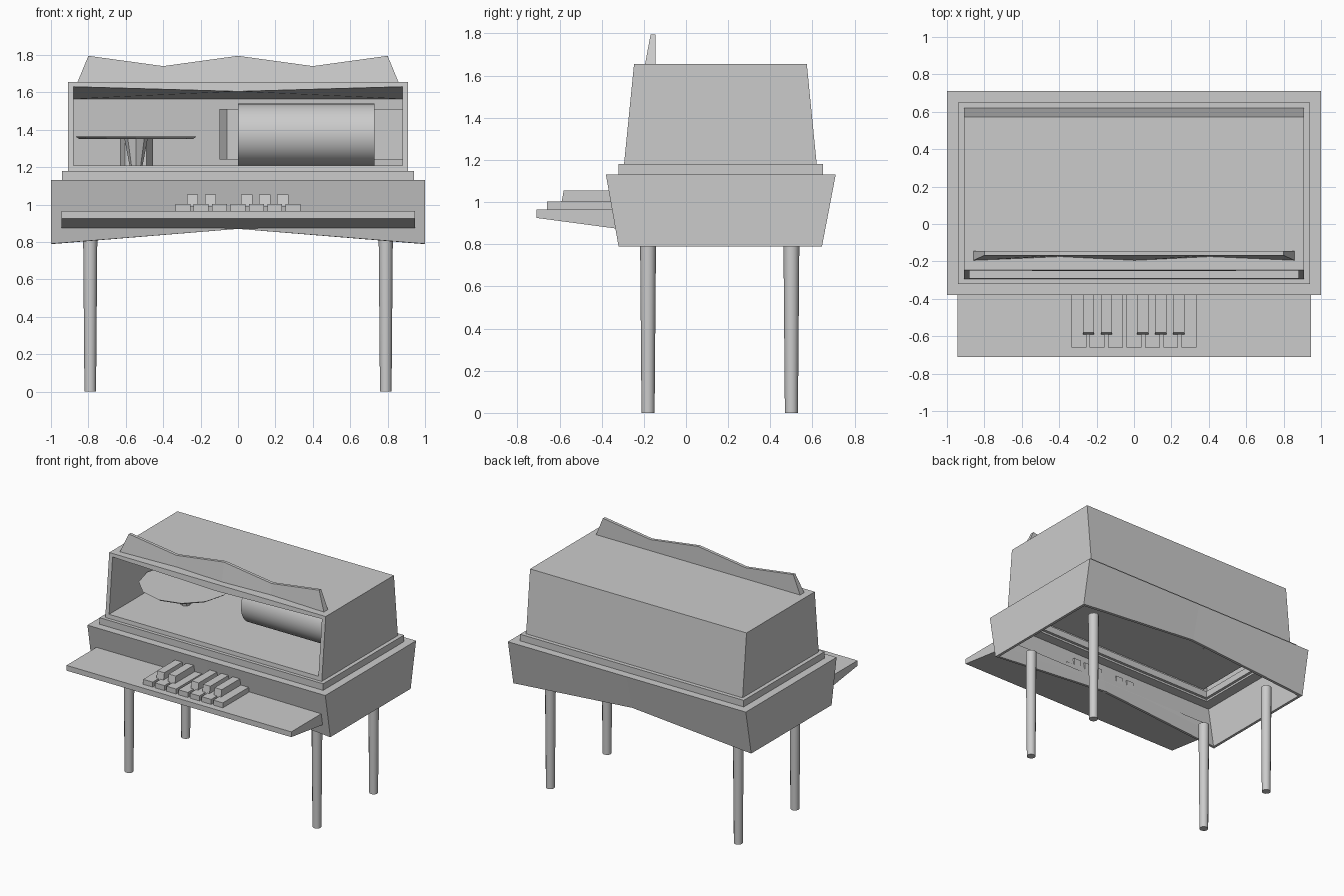
import bpy, bmesh, math
from mathutils import Matrix

if "Cube" in bpy.data.objects:
    bpy.data.objects.remove(bpy.data.objects["Cube"])


def finish(bm, name, smooth=False):
    bmesh.ops.recalc_face_normals(bm, faces=bm.faces[:])
    me = bpy.data.meshes.new(name)
    bm.to_mesh(me)
    bm.free()
    ob = bpy.data.objects.new(name, me)
    bpy.context.collection.objects.link(ob)
    if smooth:
        bpy.context.view_layer.objects.active = ob
        ob.select_set(True)
        bpy.ops.object.shade_smooth_by_angle(angle=math.radians(40))
        ob.select_set(False)
    return ob


def ring_shell(name, loops):
    """Skin closed rectangular loops (half x, y0, y1, z at sides, z at middle)."""
    bm = bmesh.new()
    rows = []
    for hx, y0, y1, z, zm in loops:
        pts = [(-hx, y0, z), (0, y0, zm), (hx, y0, z), (hx, y1, z), (0, y1, zm), (-hx, y1, z)]
        rows.append([bm.verts.new(p) for p in pts])
    for a, b in zip(rows, rows[1:] + rows[:1]):
        for i in range(6):
            j = (i + 1) % 6
            bm.faces.new((a[i], a[j], b[j], b[i]))
    return finish(bm, name)


def prism(name, profile, x0, x1):
    """Extrude a (y, z) profile along x."""
    bm = bmesh.new()
    f = bm.faces.new([bm.verts.new((x0, y, z)) for y, z in profile])
    r = bmesh.ops.extrude_face_region(bm, geom=[f])
    bmesh.ops.translate(bm, vec=(x1 - x0, 0, 0),
                        verts=[v for v in r['geom'] if isinstance(v, bmesh.types.BMVert)])
    return finish(bm, name)


def plan_prism(name, plan, z0, z1):
    """Extrude an (x, y) plan upward."""
    bm = bmesh.new()
    f = bm.faces.new([bm.verts.new((x, y, z0)) for x, y in plan])
    r = bmesh.ops.extrude_face_region(bm, geom=[f])
    bmesh.ops.translate(bm, vec=(0, 0, z1 - z0),
                        verts=[v for v in r['geom'] if isinstance(v, bmesh.types.BMVert)])
    return finish(bm, name)


def cone(name, loc, r0, r1, h, n, smooth=True, rot=None):
    bm = bmesh.new()
    m = Matrix.Translation(loc) @ (rot or Matrix())
    bmesh.ops.create_cone(bm, cap_ends=True, segments=n, radius1=r0, radius2=r1, depth=h, matrix=m)
    return finish(bm, name, smooth)


# lower body: flared hollow apron with a shallow arched bottom edge
ring_shell("lower_body", [
    (1.0, -.32, .645, .79, .87), (1.0, -.38, .71, 1.13, 1.13),
    (.90, -.28, .61, 1.13, 1.13), (.90, -.28, .61, 1.115, 1.115),
    (.98, -.355, .685, 1.115, 1.115), (.98, -.30, .625, .79, .87)])

# stepped plinth under the cabinet
ring_shell("plinth", [
    (.94, -.32, .65, 1.13, 1.13), (.94, -.32, .65, 1.18, 1.18),
    (.88, -.26, .59, 1.18, 1.18), (.88, -.26, .59, 1.13, 1.13)])


# upper cabinet: tapered case with a recessed open front
def front_y(z):
    return -.294 + (z - 1.18) * .1


bm = bmesh.new()
V = lambda x, y, z: bm.verts.new((x, y, z))
fb = [V(x, front_y(1.18), 1.18) for x in (-.91, .91)]
ft = [V(x, front_y(1.655), 1.655) for x in (.91, -.91)]
bb = [V(x, .62, 1.18) for x in (-.91, .91)]
bt = [V(x, .573, 1.655) for x in (.91, -.91)]
ob_ = [V(x, front_y(1.21), 1.21) for x in (-.88, .88)]
ot = [V(.88, front_y(1.63), 1.63), V(0, front_y(1.605), 1.605), V(-.88, front_y(1.63), 1.63)]
ib = [V(x, .585, 1.21) for x in (-.88, .88)]
it = [V(x, .555, 1.565) for x in (.88, -.88)]
for f in [
    (fb[0], fb[1], ob_[1], ob_[0]), (fb[1], ft[0], ot[0], ob_[1]),
    (ft[0], ft[1], ot[2], ot[1], ot[0]), (ft[1], fb[0], ob_[0], ot[2]),
    (fb[0], ft[1], bt[1], bb[0]), (fb[1], bb[1], bt[0], ft[0]),
    (bb[0], bt[1], bt[0], bb[1]), (ft[0], bt[0], bt[1], ft[1]),
    (ob_[0], ob_[1], ib[1], ib[0]), (ib[0], ib[1], it[0], it[1]),
    (ob_[1], ot[0], it[0], ib[1]), (ob_[0], ib[0], it[1], ot[2]),
    (ot[0], ot[1], it[0]), (ot[1], it[1], it[0]), (ot[1], ot[2], it[1]),
]:
    bm.faces.new(f)
finish(bm, "upper_cabinet")

# zigzag crest on the roof
bm = bmesh.new()
rows = []
for x, xb, z, yb in [(-.8, -.86, 1.795, -.195), (-.4, -.4, 1.74, -.175), (0, 0, 1.795, -.195),
                     (.4, .4, 1.74, -.175), (.8, .86, 1.795, -.195)]:
    rows.append([bm.verts.new(p) for p in
                 [(xb, yb, 1.65), (x, -.168, z), (x, -.145, z), (xb, -.145, 1.65)]])
for a, b in zip(rows, rows[1:]):
    for i in range(4):
        j = (i + 1) % 4
        bm.faces.new((a[i], a[j], b[j], b[i]))
bm.faces.new(rows[0])
bm.faces.new(rows[-1])
finish(bm, "roof_crest")

# keyboard shelf
prism("key_shelf", [(-.71, .925), (-.71, .965), (-.32, .965), (-.32, .873)], -.945, .945)

# keys: seven long, five short
for i in range(7):
    c = -.295 + .0983 * i
    prism("long_key", [(-.66, .965), (-.66, 1.003), (-.33, 1.003), (-.33, .965)], c - .04, c + .04)
for i in (0, 1, 3, 4, 5):
    c = -.243 + .0965 * i
    prism("short_key", [(-.592, .99), (-.58, 1.055), (-.33, 1.055), (-.33, .99)], c - .03, c + .03)

# legs
for x in (-.79, .79):
    for y in (-.18, .50):
        cone("leg", (x, y, .42), .031, .038, .84, 12)

# turntable disc, its cone and the bracket behind
cone("turntable_disc", (-.545, .15, 1.358), .305, .325, .014, 12, smooth=False)
cone("turntable_cone", (-.545, .15, 1.28), .035, .062, .142, 8, smooth=False)
plan_prism("turntable_bracket", [(-.605, .22), (-.63, .32), (-.455, .32), (-.49, .22)], 1.21, 1.353)

# drum lying along x, with its backing box
cone("drum", (.365, .20, 1.375), .165, .165, .73, 32, rot=Matrix.Rotation(math.pi / 2, 4, 'Y'))
plan_prism("drum_mount", [(-.06, .15), (.88, .15), (.88, .30), (-.10, .30)], 1.24, 1.51)
